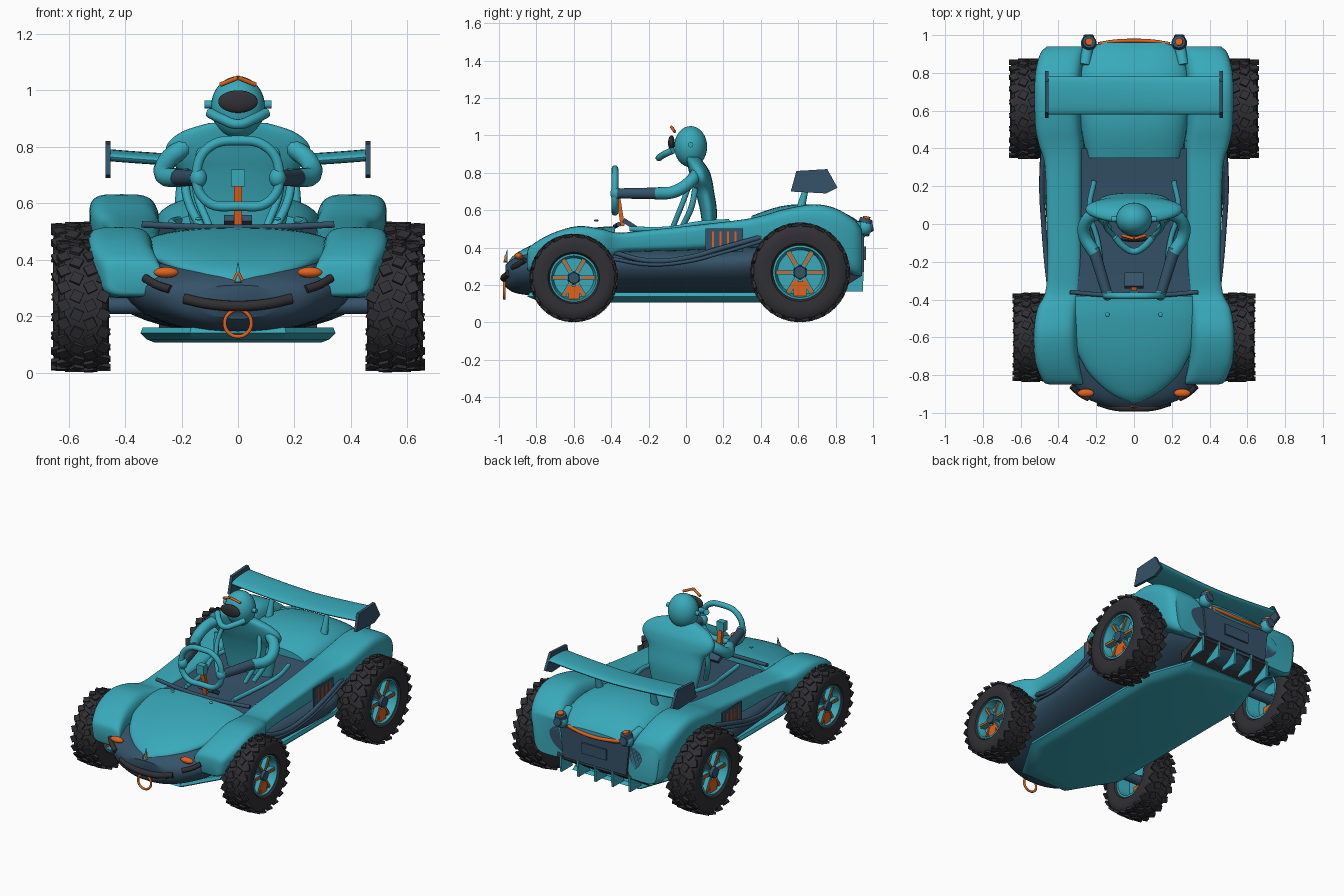
import bpy, bmesh, math
from mathutils import Vector, Matrix

if "Cube" in bpy.data.objects:
    bpy.data.objects.remove(bpy.data.objects["Cube"])


def material(name, rgb):
    m = bpy.data.materials.new(name)
    m.diffuse_color = (*rgb, 1)
    m.use_nodes = True
    m.node_tree.nodes["Principled BSDF"].inputs["Base Color"].default_value = m.diffuse_color
    return m


TEAL = material("teal", (0.04, 0.40, 0.49))
NAVY = material("navy", (0.035, 0.085, 0.14))
ORANGE = material("orange", (0.75, 0.12, 0.012))
BLACK = material("black", (0.03, 0.03, 0.035))


def finish(name, bm, mat, angle=40):
    bmesh.ops.recalc_face_normals(bm, faces=bm.faces[:])
    me = bpy.data.meshes.new(name)
    bm.to_mesh(me)
    bm.free()
    me.materials.append(mat)
    ob = bpy.data.objects.new(name, me)
    bpy.context.collection.objects.link(ob)
    bpy.ops.object.select_all(action='DESELECT')
    ob.select_set(True)
    bpy.context.view_layer.objects.active = ob
    bpy.ops.object.shade_smooth_by_angle(angle=math.radians(angle))
    return ob


def loft(name, rings, mat, angle=40, caps=True):
    """Skin closed rings of equal length, then cap both ends or join last to first."""
    bm = bmesh.new()
    vs = [[bm.verts.new(p) for p in r] for r in rings]
    n = len(vs[0])
    for a, b in zip(vs, vs[1:] if caps else vs[1:] + vs[:1]):
        for i in range(n):
            bm.faces.new((a[i], a[(i + 1) % n], b[(i + 1) % n], b[i]))
    if caps:
        bm.faces.new(vs[0])
        bm.faces.new(vs[-1])
    return finish(name, bm, mat, angle)


def oval(hw, hh, e, seg=36):
    """Superellipse points; a high exponent e is boxier."""
    out = []
    for i in range(seg):
        c, s = math.cos(math.tau * i / seg), math.sin(math.tau * i / seg)
        out.append((math.copysign(abs(c) ** (2 / e), c) * hw, math.copysign(abs(s) ** (2 / e), s) * hh))
    return out


def smooth(rows, steps=4):
    """Catmull-Rom refinement of station rows."""
    out = []
    for i in range(len(rows) - 1):
        p = [rows[max(i - 1, 0)], rows[i], rows[i + 1], rows[min(i + 2, len(rows) - 1)]]
        for k in range(steps):
            t = k / steps
            out.append([0.5 * (2 * b + (c - a) * t + (2 * a - 5 * b + 4 * c - d) * t * t
                               + (3 * b - a - 3 * c + d) * t ** 3) for a, b, c, d in zip(*p)])
    return out + [rows[-1]]


def shell(name, rows, mat, e, s=1, lean=0.0, flare=0.0):
    """Body loft along y from rows (y, centre x, half width, low z, high z)."""
    loft(name, [[(s * (xc + x * (1 + flare * 2 * z / (z1 - z0)) + lean * z), y, (z0 + z1) / 2 + z)
                 for x, z in oval(hw, (z1 - z0) / 2, e)] for y, xc, hw, z0, z1 in smooth(rows)], mat)


def prism(name, pts, axis, lo, hi, mat):
    """Extrude a flat outline along x (0), y (1) or z (2)."""
    def at(p, d):
        q = list(p)
        q.insert(axis, d)
        return q
    loft(name, [[at(p, lo) for p in pts], [at(p, hi) for p in pts]], mat, 25)


def box(name, c, size, mat, rot=(0, 0, 0)):
    bm = bmesh.new()
    bmesh.ops.create_cube(bm, size=1)
    ob = finish(name, bm, mat, 20)
    ob.location, ob.scale, ob.rotation_euler = c, size, rot


def ball(name, c, size, mat):
    bm = bmesh.new()
    bmesh.ops.create_uvsphere(bm, u_segments=28, v_segments=16, radius=1)
    ob = finish(name, bm, mat, 60)
    ob.location, ob.scale = c, size


def rod(name, a, b, r, mat, r2=None):
    a, b = Vector(a), Vector(b)
    bm = bmesh.new()
    bmesh.ops.create_cone(bm, cap_ends=True, segments=20, radius1=r, radius2=r if r2 is None else r2,
                          depth=(b - a).length)
    ob = finish(name, bm, mat)
    ob.location, ob.rotation_euler = (a + b) / 2, (b - a).to_track_quat('Z', 'Y').to_euler()


def tube(name, pts, r, mat, cyclic=False):
    cu = bpy.data.curves.new(name, 'CURVE')
    cu.dimensions, cu.bevel_depth, cu.bevel_resolution = '3D', r, 3
    cu.resolution_u, cu.use_fill_caps = 6, True
    sp = cu.splines.new('BEZIER')
    sp.bezier_points.add(len(pts) - 1)
    for bp, p in zip(sp.bezier_points, pts):
        bp.co, bp.handle_left_type, bp.handle_right_type = p, 'AUTO', 'AUTO'
    sp.use_cyclic_u = cyclic
    cu.materials.append(mat)
    bpy.context.collection.objects.link(bpy.data.objects.new(name, cu))


def lathe(name, prof, c, s, mat, seg=48):
    """Spin a closed outline of (x, radius) points around the wheel axle."""
    loft(name, [[(c[0] + s * x, c[1] + r * math.cos(math.tau * i / seg), c[2] + r * math.sin(math.tau * i / seg))
                 for i in range(seg)] for x, r in prof], mat, 40, False)


def wheel(label, c, R, h, s):
    half = [(-.75, .53), (-.92, .58), (-1, .74), (-.94, .88), (-.75, .95)]
    lathe(label + "_tyre", [(x * h, r * R) for x, r in half + [(-x, r) for x, r in half[::-1]]], c, s, BLACK)
    lathe(label + "_rim", [(x * h, r * R) for x, r in
          [(-.8, .54), (.82, .54), (.84, .5), (.6, .47), (.3, .45), (.3, .06), (.1, .06), (.1, .45), (-.8, .49)]],
          c, s, TEAL)
    # Chunky tread blocks in four staggered rows
    bm = bmesh.new()
    for row, x in enumerate((-.78, -.27, .27, .78)):
        for i in range(22):
            m = (Matrix.Rotation(math.tau * (i + row % 2 / 2) / 22, 4, 'X')
                 @ Matrix.Translation((s * x * h, 0, R * (.965 if abs(x) < .5 else .945)))
                 @ Matrix.Rotation(math.radians(25 if row % 2 else -25), 4, 'Z')
                 @ Matrix.Diagonal((.42 * h, .16 * R, .055 * R, 1)))
            bmesh.ops.create_cube(bm, size=1, matrix=m)
    finish(label + "_tread", bm, BLACK, 20).location = c
    # Spokes, hub and brake block
    for i in range(6):
        a = math.tau * i / 6
        d = Vector((0, math.cos(a), math.sin(a)))
        o = Vector(c) + Vector((s * h * .5, 0, 0))
        box(label + "_spoke", o + d * R * .3, (.03, R * .1, R * .42), TEAL, (a - math.pi / 2, 0, 0))
        box(label + "_spoke_stripe", o + d * R * .32 + Vector((s * .017, 0, 0)), (.008, R * .055, R * .3), ORANGE,
            (a - math.pi / 2, 0, 0))
    rod(label + "_hub", c, (c[0] + s * h * .85, c[1], c[2]), R * .16, NAVY, R * .12)
    box(label + "_brake", (c[0] + s * h * .2, c[1], c[2] - R * .325), (h, R * .26, R * .29), ORANGE)
    rod(label + "_axle", (s * .3, c[1], c[2]), c, .03, NAVY)


# Lower tub, floor plate and cockpit floor
shell("lower_body", [(-.965, 0, .14, .19, .31), (-.92, 0, .25, .16, .345), (-.83, 0, .335, .145, .38),
      (-.7, 0, .39, .14, .41), (-.36, 0, .42, .14, .42), (0, 0, .45, .14, .42), (.33, 0, .47, .14, .43),
      (.45, 0, .43, .15, .45), (.82, 0, .41, .18, .48), (.94, 0, .33, .25, .49)], NAVY, 2.3, flare=.18)
half = [(.17, -.85), (.345, -.56), (.345, .55), (.24, .84)]
outline = half + [(-x, y) for x, y in half[::-1]]
loft("floor_plate", [[(x * k, y * k, z) for x, y in outline] for z, k in ((.107, .86), (.118, .94), (.14, 1), (.16, .98))],
     TEAL, 25)
prism("cockpit_floor", [(-.4, .40), (.4, .42), (.4, .53), (.14, .49), (-.4, .47)], 0, -.3, .3, NAVY)

# Bonnet and engine cover
shell("bonnet", [(-.945, 0, .02, .30, .335), (-.9, 0, .12, .31, .375), (-.8, 0, .23, .33, .425),
      (-.7, 0, .29, .35, .46), (-.6, 0, .33, .37, .485), (-.48, 0, .34, .39, .508), (-.38, 0, .32, .41, .515)],
      TEAL, 2.1)
shell("engine_cover", [(.35, 0, .25, .40, .57), (.5, 0, .28, .38, .62), (.65, 0, .30, .36, .632),
      (.8, 0, .29, .38, .605), (.91, 0, .24, .42, .55), (.96, 0, .18, .46, .50)], TEAL, 2.6)
tube("dash_rim", [(-.34, -.36, .525), (-.17, -.375, .517), (0, -.38, .513), (.17, -.375, .517), (.34, -.36, .525)],
     .012, NAVY)

for s in (1, -1):
    # Fenders flow into the sills
    shell("fender_and_sill", [(-.85, .36, .085, .285, .37), (-.83, .375, .105, .27, .41), (-.72, .405, .115, .265, .475),
          (-.58, .41, .115, .28, .515), (-.45, .40, .108, .31, .50), (-.36, .375, .092, .37, .48),
          (-.2, .365, .09, .38, .495), (0, .367, .092, .385, .515), (.3, .37, .098, .40, .55),
          (.42, .385, .115, .39, .575), (.52, .395, .122, .36, .605), (.68, .395, .125, .34, .632),
          (.8, .39, .125, .30, .61), (.9, .37, .12, .25, .55), (.94, .35, .105, .25, .50)], TEAL, 4.2, s, .12)
    tube("side_pipe", [(s * x, y, z) for x, y, z in [(.44, -.39, .375), (.462, -.2, .33), (.478, 0, .345),
         (.488, .2, .40), (.475, .45, .47)]], .014, NAVY)
    tube("side_pipe_lower", [(s * x, y, z) for x, y, z in [(.44, -.39, .34), (.465, -.2, .31), (.482, 0, .325),
         (.492, .2, .375), (.485, .42, .44)]], .01, NAVY)
    box("side_panel", (s * .476, .205, .44), (.009, .2, .125), NAVY)
    # Plain accent stripes on the side panel
    for y in (.145, .185, .225, .265):
        box("side_panel_stripe", (s * .481, y, .445), (.006, .011, .085), ORANGE)
    # Wheels
    wheel("front_wheel", (s * .547, -.6, .238), .238, .09, s)
    wheel("rear_wheel", (s * .56, .61, .268), .268, .096, s)
    # Nose lamps and brows
    ball("nose_lamp", (s * .255, -.895, .355), (.044, .022, .019), ORANGE)
    tube("brow_bar", [(s * .24, -.925, .295), (s * .285, -.90, .31), (s * .33, -.86, .335)], .015, BLACK)
    ball("bonnet_pin", (s * .14, -.48, .545), (.012, .012, .006), TEAL)
    # Tail lamps
    rod("tail_lamp_bracket", (s * .26, .84, .53), (s * .24, .96, .50), .032, TEAL, .028)
    ball("tail_lamp_pod", (s * .24, .958, .508), (.042, .04, .042), TEAL)
    rod("tail_lamp_ring", (s * .24, .958, .53), (s * .238, .965, .554), .038, NAVY, .034)
    rod("tail_lamp_lens", (s * .24, .963, .55), (s * .238, .966, .566), .02, ORANGE)
    rod("tail_lamp_back", (s * .24, .97, .51), (s * .24, 1.0, .515), .034, NAVY, .026)
    # Wing end plates and struts
    prism("wing_end_plate", [(.56, .70), (.75, .69), (.81, .72), (.755, .82), (.59, .81)], 0, s * .452, s * .47, NAVY)
    rod("wing_strut", (s * .2, .61, .60), (s * .2, .65, .75), .024, TEAL, .012)
    # Arms
    tube("upper_arm", [(s * .19, .06, .80), (s * .25, .02, .75), (s * .262, -.06, .70), (s * .21, -.15, .69)],
         .034, TEAL)
    rod("forearm", (s * .215, -.13, .69), (s * .145, -.36, .69), .032, NAVY, .027)
    ball("hand", (s * .14, -.375, .69), (.03, .03, .035), TEAL)
    # Harness and seat rails
    tube("harness_strap", [(s * .13, .04, .80), (s * .15, -.01, .66), (s * .10, -.07, .51)], .014, TEAL)
    tube("hip_strap", [(s * .19, .05, .72), (s * .18, .03, .62), (s * .13, -.02, .51)], .016, TEAL)
    tube("seat_rail", [(s * .21, .23, .54), (s * .235, .08, .53), (s * .19, -.1, .50), (s * .17, -.3, .50)],
         .014, TEAL)
    rod("helmet_bolt", (s * .08, .025, .95), (s * .118, .025, .95), .014, TEAL)
    rod("helmet_peak", (s * .062, -.06, 1.02), (0, -.078, 1.045), .008, ORANGE)
    rod("nose_ornament_leg", (s * .015, -.965, .325), (0, -.965, .355), .006, ORANGE)

# Nose trim
tube("bumper_bar", [(-.19, -.945, .262), (-.1, -.97, .243), (0, -.974, .236), (.1, -.97, .243), (.19, -.945, .262)],
     .019, BLACK)
tube("tow_ring", [(.047 * math.cos(a * math.tau / 8), -.972, .175 + .047 * math.sin(a * math.tau / 8))
     for a in range(8)], .007, ORANGE, True)
rod("nose_ornament", (0, -.965, .32), (0, -.955, .39), .012, TEAL, .002)

# Tail panel, lip and diffuser
prism("tail_panel", [(-.23, .27), (.23, .27), (.25, .47), (-.25, .47)], 1, .9, .952, NAVY)
box("plate_holder", (0, .956, .37), (.18, .012, .07), NAVY)
tube("tail_lip", [(-.19, .952, .485), (-.1, .966, .475), (0, .97, .47), (.1, .966, .475), (.19, .952, .485)],
     .011, ORANGE)
prism("diffuser", [(.78, .15), (.94, .25), (.94, .29), (.78, .22)], 0, -.28, .28, BLACK)
for i in range(5):
    x = -.25 + i * .125
    prism("diffuser_fin", [(.83, .165), (.945, .165), (.95, .27), (.86, .25)], 0, x - .007, x + .007, TEAL)

# Rear wing, dipping slightly toward the middle
rings = []
for i in range(17):
    x = -.455 + .91 * i / 16
    lift = .745 + .025 * abs(x / .455) ** 1.5
    rings.append([(x, .68 + y, lift + z + .06 * y) for y, z in oval(.1, .02, 2.3, 24)])
loft("rear_wing", rings, TEAL)

# Driver: torso, helmet, visor and chin guard
loft("torso", [[(x, yc + y, z) for x, y in oval(hw, hd, 2.3)] for z, hw, yc, hd in smooth([
     (.49, .16, .125, .035), (.6, .185, .12, .045), (.7, .20, .10, .05), (.76, .25, .085, .055), (.81, .25, .07, .055),
     (.855, .195, .05, .045), (.885, .10, .035, .035)])], TEAL)
ball("helmet", (0, .025, .94), (.096, .088, .11), TEAL)
ball("visor", (0, -.078, .96), (.07, .018, .04), BLACK)
tube("chin_guard", [(-.1, -.07, .92), (-.06, -.115, .90), (0, -.145, .88), (.06, -.115, .90), (.1, -.07, .92)],
     .018, TEAL)

# Steering wheel, column and pedal
tube("steering_wheel", [(0, -.38, .822), (.1, -.38, .80), (.145, -.38, .72), (.115, -.38, .61), (0, -.38, .59),
     (-.115, -.38, .61), (-.145, -.38, .72), (-.1, -.38, .80)], .018, TEAL, True)
box("steering_hub", (0, -.375, .69), (.05, .04, .06), TEAL)
box("steering_column", (0, -.35, .59), (.03, .022, .15), ORANGE, (math.radians(9), 0, 0))
box("pedal", (0, -.30, .525), (.1, .085, .025), NAVY, (math.radians(-33), 0, 0))
